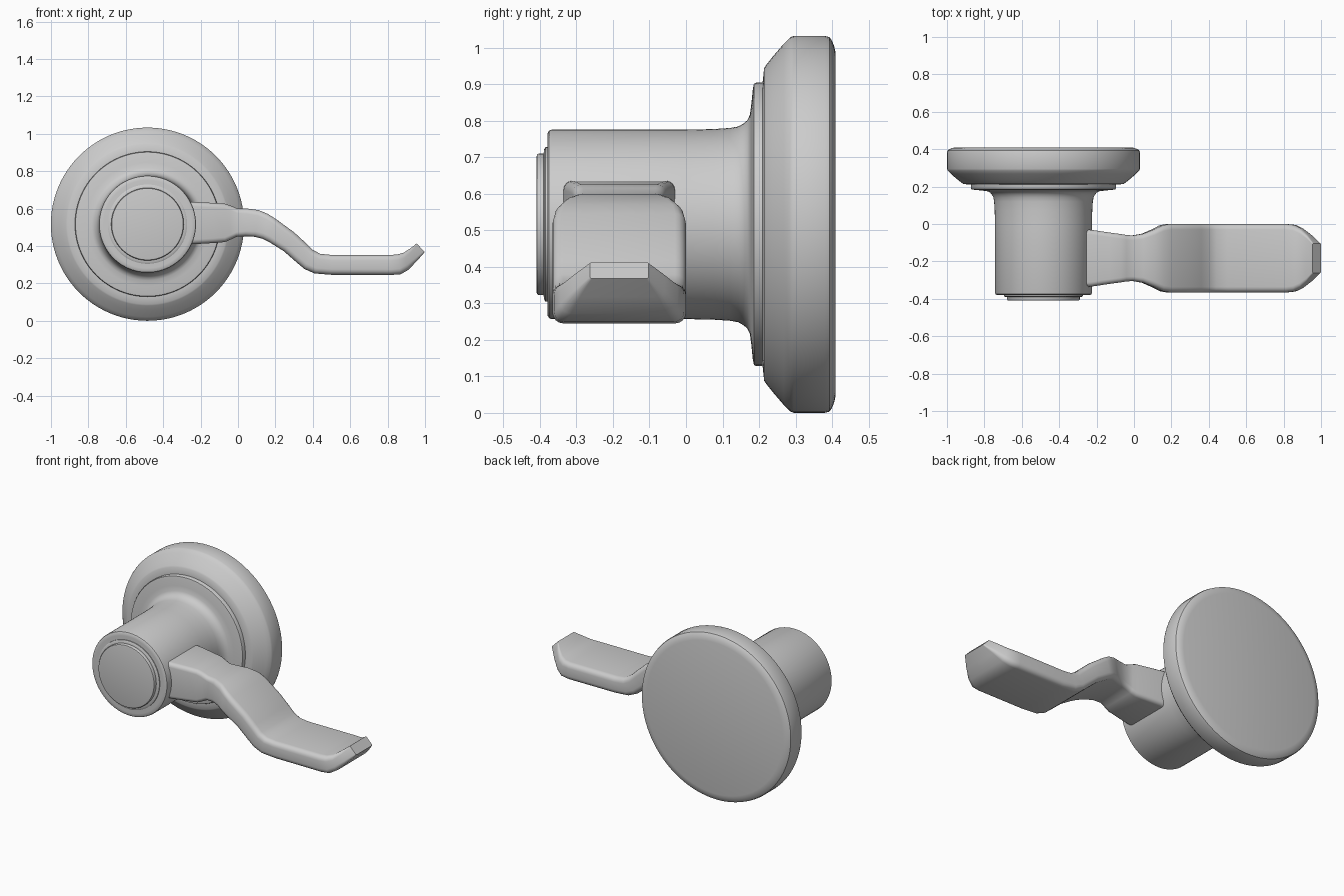
import bpy, bmesh, math
from mathutils import Vector

CX, CZ = -0.484, 0.5165      # axis of the round parts
LEVER_Y = -0.183             # centre line of the lever


def loft(name, rings, angle):
    """Skin a list of equal-length closed rings and cap both ends."""
    bm = bmesh.new()
    rows = [[bm.verts.new(p) for p in ring] for ring in rings]
    n = len(rows[0])
    for a, b in zip(rows, rows[1:]):
        for i in range(n):
            j = (i + 1) % n
            bm.faces.new((a[i], a[j], b[j], b[i]))
    bm.faces.new(rows[0][::-1])
    bm.faces.new(rows[-1])
    bmesh.ops.recalc_face_normals(bm, faces=bm.faces)
    mesh = bpy.data.meshes.new(name)
    bm.to_mesh(mesh)
    bm.free()
    obj = bpy.data.objects.new(name, mesh)
    bpy.context.collection.objects.link(obj)
    bpy.ops.object.select_all(action='DESELECT')
    obj.select_set(True)
    bpy.context.view_layer.objects.active = obj
    bpy.ops.object.shade_smooth_by_angle(angle=math.radians(angle))
    return obj


def turned(name, profile, sides=96):
    """Revolve (radius, y) points about the y-directed axis."""
    rings = []
    for r, y in profile:
        rings.append([(CX + r * math.cos(t), y, CZ + r * math.sin(t))
                      for t in (2 * math.pi * i / sides for i in range(sides))])
    return loft(name, rings, 35)


def section(top, bottom, half_width, radius, steps=4):
    """Rounded rectangle standing between a top and a bottom point (x, z)."""
    t, b = Vector((top[0], 0, top[1])), Vector((bottom[0], 0, bottom[1]))
    mid, up = (t + b) / 2 + Vector((0, LEVER_Y, 0)), (t - b).normalized()
    hh = (t - b).length / 2
    radius = min(radius, hh * 0.9)
    ring = []
    for k, (sy, sz) in enumerate(((1, 1), (-1, 1), (-1, -1), (1, -1))):
        for i in range(steps + 1):
            a = math.pi / 2 * (k + i / steps)
            y = sy * (half_width - radius) + radius * math.cos(a)
            h = sz * (hh - radius) + radius * math.sin(a)
            ring.append(mid + Vector((0, y, 0)) + up * h)
    return ring


# wall plate
turned("wall_plate", [
    (0.470, 0.410), (0.488, 0.406), (0.505, 0.399), (0.513, 0.393), (0.5165, 0.380),
    (0.5165, 0.295), (0.512, 0.285), (0.495, 0.268), (0.460, 0.238),
    (0.436, 0.219), (0.428, 0.214), (0.390, 0.210)])

# raised step, flared neck and barrel
turned("barrel", [
    (0.388, 0.225), (0.388, 0.192), (0.385, 0.186), (0.370, 0.183),
    (0.330, 0.179), (0.300, 0.175), (0.285, 0.168), (0.276, 0.157),
    (0.268, 0.143), (0.264, 0.120), (0.261, 0.075), (0.2595, 0.0),
    (0.2595, -0.368), (0.257, -0.375), (0.250, -0.379), (0.235, -0.380)])

# front button
turned("end_cap", [
    (0.212, -0.370), (0.212, -0.385), (0.205, -0.389), (0.194, -0.390),
    (0.194, -0.403), (0.191, -0.408), (0.183, -0.410)])

# lever handle: top point, bottom point, half width, corner radius
lever = [
    ((-0.32, 0.638), (-0.32, 0.407), 0.156, 0.025),
    ((-0.23, 0.635), (-0.23, 0.410), 0.152, 0.025),
    ((-0.13, 0.630), (-0.13, 0.416), 0.137, 0.025),
    ((-0.07, 0.626), (-0.07, 0.421), 0.129, 0.025),
    ((-0.04, 0.616), (-0.04, 0.434), 0.124, 0.025),
    ((-0.005, 0.601), (-0.01, 0.449), 0.122, 0.025),
    ((0.05, 0.600), (0.04, 0.452), 0.131, 0.028),
    ((0.11, 0.592), (0.09, 0.449), 0.154, 0.03),
    ((0.16, 0.571), (0.13, 0.439), 0.176, 0.03),
    ((0.20, 0.546), (0.165, 0.422), 0.183, 0.03),
    ((0.30, 0.473), (0.245, 0.372), 0.183, 0.03),
    ((0.36, 0.418), (0.31, 0.315), 0.183, 0.03),
    ((0.40, 0.379), (0.355, 0.277), 0.183, 0.03),
    ((0.44, 0.358), (0.41, 0.253), 0.183, 0.03),
    ((0.50, 0.352), (0.50, 0.246), 0.183, 0.03),
    ((0.81, 0.352), (0.82, 0.245), 0.183, 0.03),
    ((0.85, 0.354), (0.87, 0.249), 0.178, 0.03),
    ((0.885, 0.364), (0.91, 0.272), 0.160, 0.028),
    ((0.92, 0.386), (0.955, 0.318), 0.125, 0.018),
    ((0.955, 0.413), (0.999, 0.368), 0.080, 0.006),
]
loft("lever_handle", [section(*s) for s in lever], 40)
